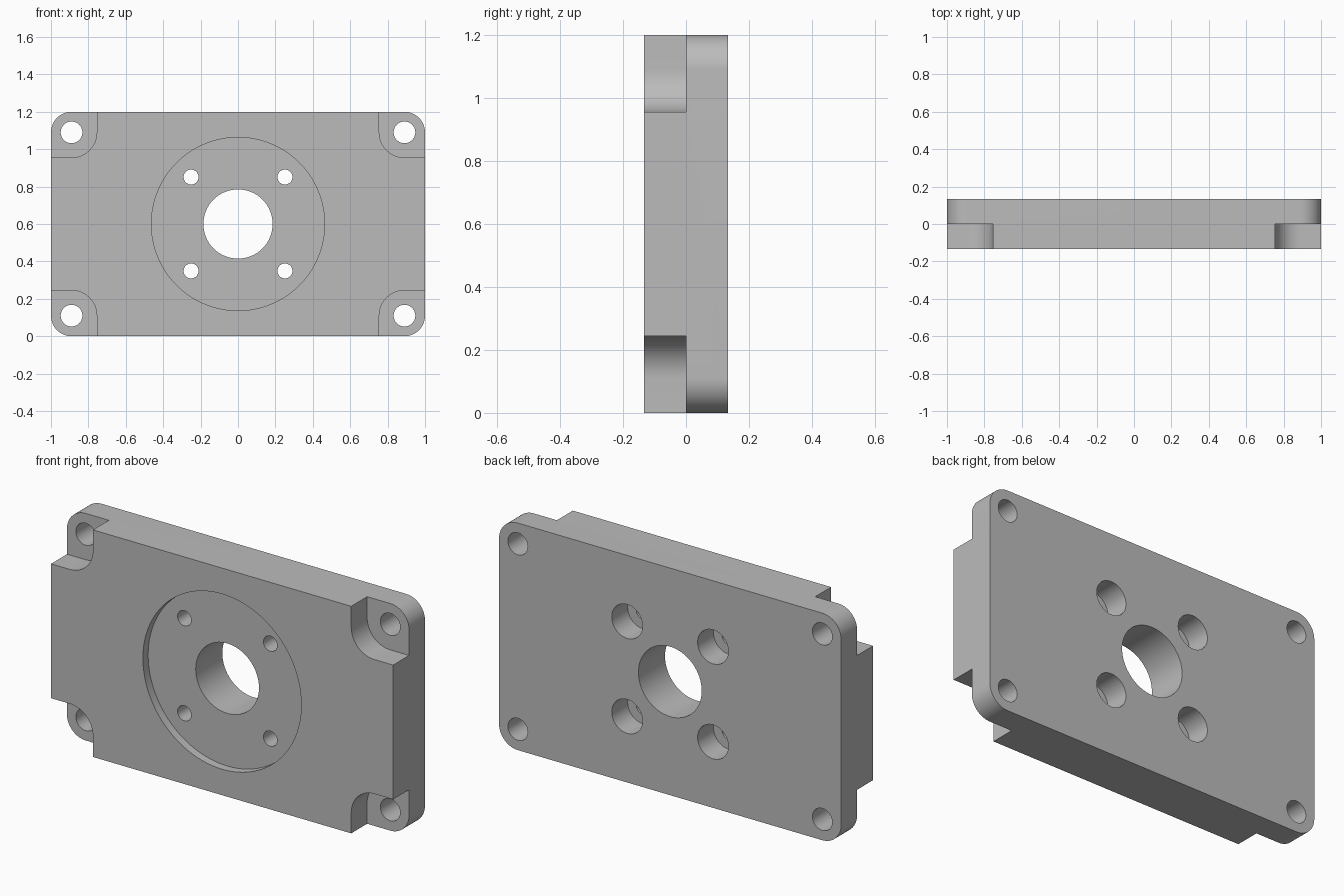
import bpy
import bmesh
from math import cos, sin, pi, radians

cube = bpy.data.objects.get("Cube")
if cube:
    bpy.data.objects.remove(cube, do_unlink=True)

WIDTH, HEIGHT, HALF_DEPTH = 2.0, 1.2, 0.133
MID_Z = HEIGHT / 2
CORNER_R = 0.11
HOLE_X, HOLE_Z = WIDTH / 2 - CORNER_R, MID_Z - CORNER_R
SIGNS = [(sx, sz) for sx in (-1, 1) for sz in (-1, 1)]

grey = bpy.data.materials.new("plain grey")
grey.use_nodes = True
colour = (0.5, 0.5, 0.5, 1)
grey.diffuse_color = colour
grey.node_tree.nodes["Principled BSDF"].inputs["Base Color"].default_value = colour


def arc(cx, cz, r, start, sweep, steps):
    return [(cx + r * cos(start + sweep * i / steps),
             cz + r * sin(start + sweep * i / steps)) for i in range(steps + 1)]


def prism(name, profile, y0, y1):
    """Extrude an x-z profile from y0 to y1."""
    bm = bmesh.new()
    face = bm.faces.new([bm.verts.new((x, y0, z)) for x, z in profile])
    out = bmesh.ops.extrude_face_region(bm, geom=[face])
    moved = [v for v in out["geom"] if isinstance(v, bmesh.types.BMVert)]
    bmesh.ops.translate(bm, verts=moved, vec=(0, y1 - y0, 0))
    bmesh.ops.recalc_face_normals(bm, faces=bm.faces)
    mesh = bpy.data.meshes.new(name)
    bm.to_mesh(mesh)
    bm.free()
    mesh.materials.append(grey)
    obj = bpy.data.objects.new(name, mesh)
    bpy.context.collection.objects.link(obj)
    return obj


def activate(obj):
    bpy.ops.object.select_all(action="DESELECT")
    obj.select_set(True)
    bpy.context.view_layer.objects.active = obj


def cut(profile, y0, y1):
    """Subtract an extruded profile from the plate."""
    cutter = prism("cutter", profile, y0, y1)
    cutter.hide_render = True
    activate(plate)
    mod = plate.modifiers.new("cut", "BOOLEAN")
    mod.operation = "DIFFERENCE"
    mod.solver = "EXACT"
    mod.object = cutter
    bpy.ops.object.modifier_apply(modifier=mod.name)
    bpy.data.objects.remove(cutter, do_unlink=True)


def drill(x, z, r, y0=-0.3, y1=0.3, steps=48):
    cut(arc(x, z, r, 0, 2 * pi, steps)[:-1], y0, y1)


# Plate with rounded corners
outline = []
for k, (sx, sz) in enumerate([(1, 1), (-1, 1), (-1, -1), (1, -1)]):
    outline += arc(sx * HOLE_X, MID_Z + sz * HOLE_Z, CORNER_R, k * pi / 2, pi / 2, 16)
plate = prism("mounting_plate", outline, -HALF_DEPTH, HALF_DEPTH)

# Stepped corner pockets on the front, each with a through hole
for sx, sz in SIGNS:
    pocket = arc(HOLE_X, HOLE_Z, 0.135, pi, pi / 2, 16)
    pocket += [(1.2, pocket[-1][1]), (1.2, 0.9), (pocket[0][0], 0.9)]
    cut([(sx * x, MID_Z + sz * z) for x, z in pocket], -0.3, 0)
    drill(sx * HOLE_X, MID_Z + sz * HOLE_Z, 0.058)

# Round front recess and central bore
drill(0, MID_Z, 0.463, y1=-0.089, steps=96)
drill(0, MID_Z, 0.185, steps=64)

# Four screw holes, counterbored from the back
for sx, sz in SIGNS:
    x, z = sx * 0.251, MID_Z + sz * 0.251
    drill(x, z, 0.04)
    drill(x, z, 0.09, y0=0)

activate(plate)
bpy.ops.object.shade_smooth_by_angle(angle=radians(30))
